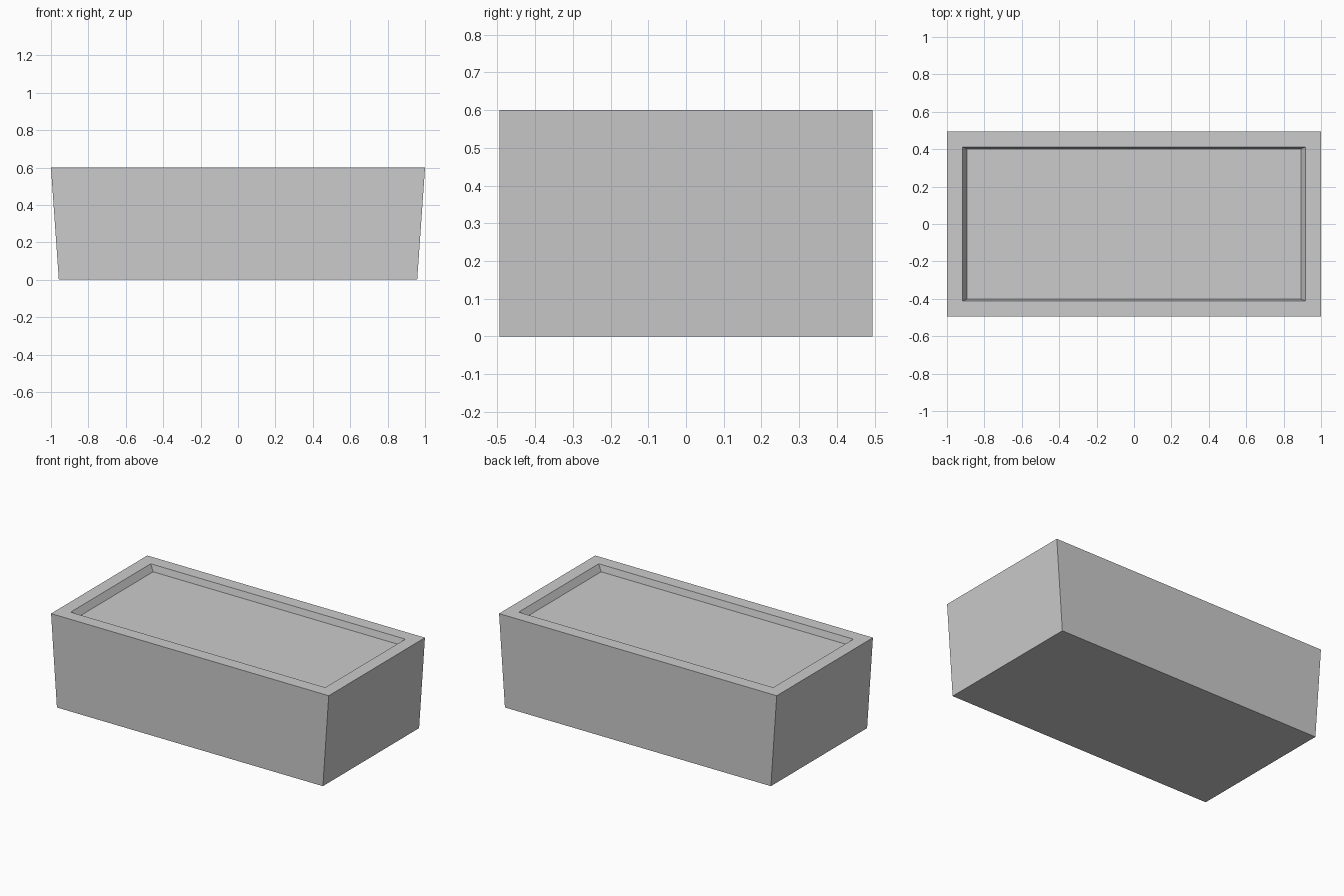
import bpy
import bmesh

if "Cube" in bpy.data.objects:
    bpy.data.objects.remove(bpy.data.objects["Cube"], do_unlink=True)

# Material
grey = bpy.data.materials.new("plain_grey")
grey.use_nodes = True
colour = (0.6, 0.6, 0.6, 1)
grey.diffuse_color = colour
grey.node_tree.nodes["Principled BSDF"].inputs["Base Color"].default_value = colour

# Rectangular rings, from the base up the outside, over the rim and into the recess:
# half width, half depth, height
RINGS = [
    (0.958, 0.495, 0.0),
    (1.0, 0.495, 0.6),
    (0.917, 0.412, 0.6),
    (0.893, 0.402, 0.558),
]
CORNERS = [(-1, -1), (1, -1), (1, 1), (-1, 1)]

# Tapered box with a shallow recess in its top
bm = bmesh.new()
loops = [[bm.verts.new((sx * w, sy * d, z)) for sx, sy in CORNERS] for w, d, z in RINGS]
for lower, upper in zip(loops, loops[1:]):
    for i in range(4):
        j = (i + 1) % 4
        bm.faces.new((lower[i], lower[j], upper[j], upper[i]))
bm.faces.new(reversed(loops[0]))
bm.faces.new(loops[-1])
bmesh.ops.recalc_face_normals(bm, faces=bm.faces)

mesh = bpy.data.meshes.new("trough_box")
bm.to_mesh(mesh)
bm.free()
mesh.materials.append(grey)
box = bpy.data.objects.new("trough_box", mesh)
bpy.context.collection.objects.link(box)
